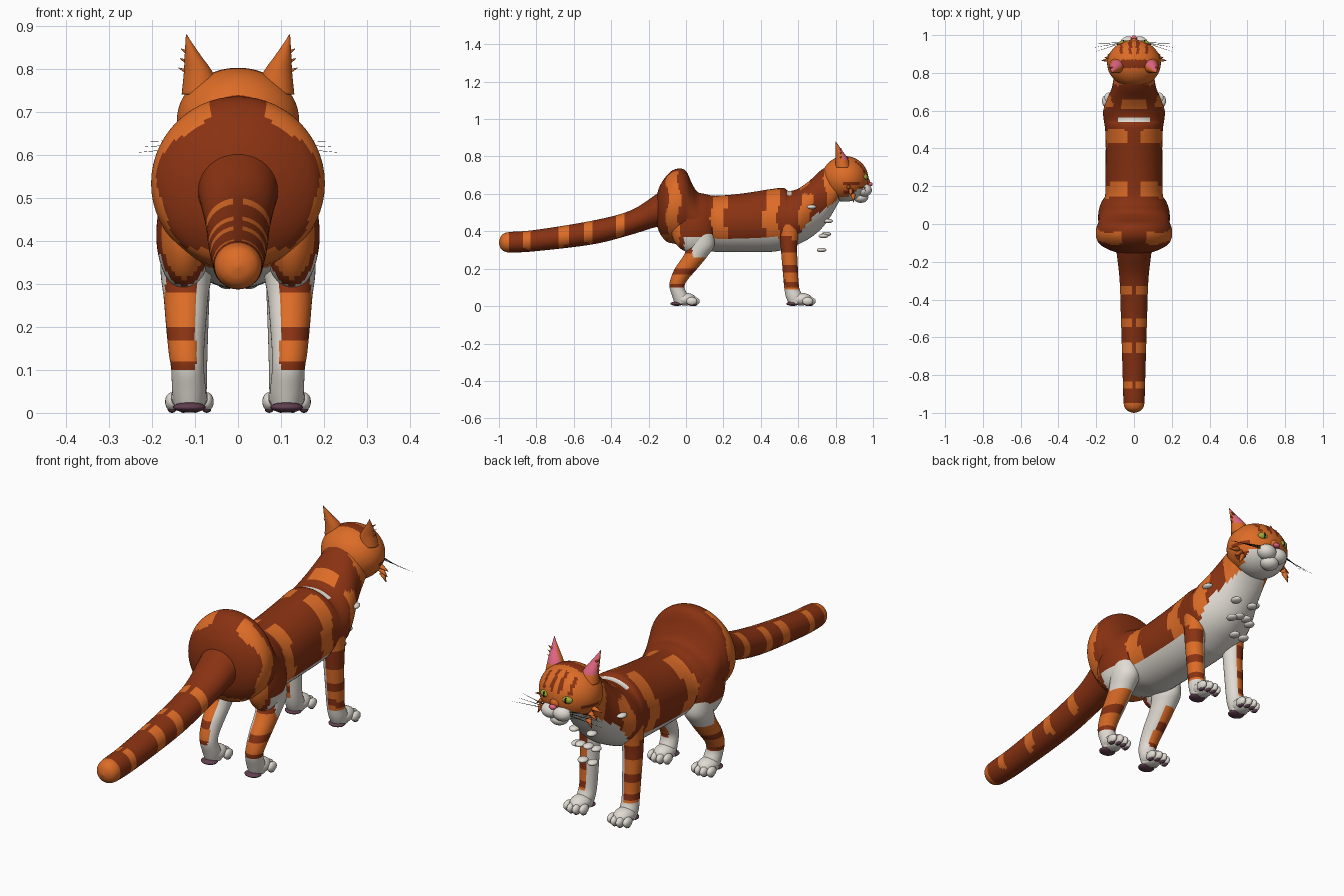
import bpy, bmesh, math
from mathutils import Vector, Matrix

cube = bpy.data.objects.get("Cube")
if cube:
    bpy.data.objects.remove(cube, do_unlink=True)


def material(name, *rgb):
    m = bpy.data.materials.new(name)
    m.use_nodes = True
    m.diffuse_color = (*rgb, 1)
    m.node_tree.nodes["Principled BSDF"].inputs["Base Color"].default_value = (*rgb, 1)
    return m


FUR = [material("orange_fur", .72, .15, .02), material("rust_fur", .25, .032, .006),
       material("white_fur", .75, .71, .65), material("ear_pink", .75, .13, .22)]
ORANGE, RUST, WHITE, PINK = range(4)
PAD = material("pad_purple", .12, .05, .08)
GREEN = material("eye_green", .36, .40, .04)
BLACK = material("whisker_black", .01, .01, .01)


def finish(name, bm, mats, rule=None):
    """Turn a bmesh into a smooth object, colouring faces by rule(centre, normal)."""
    bmesh.ops.recalc_face_normals(bm, faces=bm.faces)
    bm.normal_update()
    for f in bm.faces:
        f.smooth = True
        if rule:
            f.material_index = rule(f.calc_center_median(), f.normal)
    me = bpy.data.meshes.new(name)
    bm.to_mesh(me)
    bm.free()
    for m in mats:
        me.materials.append(m)
    ob = bpy.data.objects.new(name, me)
    bpy.context.collection.objects.link(ob)
    return ob


def spline(rows, steps):
    """Catmull-Rom through the rows."""
    pts = [Vector(r) for r in rows]
    out = []
    for i in range(len(pts) - 1):
        a, b, c, d = pts[max(i - 1, 0)], pts[i], pts[i + 1], pts[min(i + 2, len(pts) - 1)]
        for k in range(steps):
            t = k / steps
            out.append(b + (c - a) * (t / 2) + (2 * a - 5 * b + 4 * c - d) * (t * t / 2)
                       + (3 * b - a - 3 * c + d) * (t ** 3 / 2))
    return out + [pts[-1]]


def loft(name, rows, place, mats, rule=None, steps=6, seg=56):
    """Skin rings; place(row, cos, sin) gives a point on the ring."""
    bm = bmesh.new()
    rings = [[bm.verts.new(place(r, math.cos(math.tau * i / seg), math.sin(math.tau * i / seg)))
              for i in range(seg)] for r in spline(rows, steps)]
    for p, q in zip(rings, rings[1:]):
        for i in range(seg):
            j = (i + 1) % seg
            bm.faces.new((p[i], p[j], q[j], q[i]))
    bm.faces.new(rings[0])
    bm.faces.new(rings[-1])
    return finish(name, bm, mats, rule)


def along_y(r, c, s):   # row: y, bottom, top, half width
    return (r[3] * c, r[0], (r[1] + r[2]) / 2 + (r[2] - r[1]) / 2 * s)


def along_z(r, c, s):   # row: z, x, y, x radius, y radius
    return (r[1] + r[3] * c, r[2] + r[4] * s, r[0])


def ball(name, loc, size, mats, rule=None, seg=20):
    bm = bmesh.new()
    bmesh.ops.create_uvsphere(bm, u_segments=seg, v_segments=seg * 2 // 3, radius=1,
                              matrix=Matrix.Translation(loc) @ Matrix.Diagonal((*size, 1)))
    return finish(name, bm, mats, rule)


def spike(name, start, end, r, mat):
    a, b = Vector(start), Vector(end)
    turn = (b - a).to_track_quat('Z', 'Y').to_matrix().to_4x4()
    bm = bmesh.new()
    bmesh.ops.create_cone(bm, cap_ends=True, segments=8, radius1=r, radius2=r * .1,
                          depth=(b - a).length, matrix=Matrix.Translation((a + b) / 2) @ turn)
    return finish(name, bm, [mat])


def within(v, *spans):
    return any(a < v < b for a, b in spans)


# Colour rules
def body_rule(c, n):
    x, y, z = abs(c.x), c.y + .012 * math.sin(c.z * 30), c.z
    if z < .365 + max(0, y - .57) * .9 and y > -.02:
        return WHITE
    if within(c.y, (.542, .562)) and x < .09 and z > .55:
        return WHITE
    if within(y, (-.1, -.035)) and x > .07 or y < .0 and z < .38:
        return ORANGE
    if within(y, (.14, .215), (.42, .495)) and x > .035:
        return ORANGE
    if within(y, (.61, .67)) and (x < .07 or z < .6) or y > .745:
        return ORANGE
    return RUST


def tail_rule(c, n):
    if c.y < -.945:
        return ORANGE
    side = math.atan2(c.x, n.z)
    spots = within(c.y, (-.87, -.83), (-.79, -.77), (-.69, -.63), (-.54, -.5), (-.37, -.33))
    return ORANGE if spots and abs(c.x) > .012 and n.z > -.6 + .3 * math.sin(c.y * 40) else RUST


def head_rule(c, n):
    x, y, z = abs(c.x), c.y, c.z
    if z < .625 and y > .87 and x < .1 or z < .585 and y > .82:
        return WHITE
    if z > .76 and within(y, (.825, .87)) and x < .07:
        return RUST
    if x > .085 and within(y, (.84, .93)) and within(z, (.6, .62), (.648, .668)):
        return RUST
    if y > .9 and z > .715 and within(x, (.012, .028), (.06, .075)):
        return RUST
    return ORANGE


def front_leg_rule(c, n):
    if c.z < .085 or abs(c.x) < .098:
        return WHITE
    return RUST if within(c.z + c.y * .1, (.335, .42), (.24, .27), (.16, .19)) else ORANGE


def hind_leg_rule(c, n):
    if c.z < .1 or abs(c.x) < .098 or (c.z > .255 and c.y > .035):
        return WHITE
    return RUST if within(c.z, (.28, .33), (.165, .205), (.1, .118)) else ORANGE


def thigh_rule(c, n):
    if c.z < .365 and c.y > -.01:
        return WHITE
    return ORANGE if c.y < -.035 else RUST


# Trunk with raised rump, shoulders and neck
loft("body", [(-.165, .47, .55, .02), (-.145, .4, .63, .11), (-.11, .35, .69, .178),
              (-.07, .335, .727, .2), (-.025, .33, .735, .2), (.005, .32, .715, .19),
              (.03, .315, .66, .186), (.06, .31, .612, .182), (.1, .3, .6, .17),
              (.16, .29, .59, .152), (.3, .288, .602, .15), (.45, .29, .625, .15),
              (.52, .3, .632, .155), (.55, .308, .616, .16), (.6, .33, .628, .163),
              (.66, .362, .67, .143), (.72, .41, .725, .118), (.77, .475, .75, .108),
              (.82, .56, .74, .1), (.86, .62, .7, .05)], along_y, FUR, body_rule)

# Thick tail, hanging back and down
loft("tail", [(-.1, .43, .64, .1), (-.17, .42, .59, .09), (-.3, .38, .51, .076),
              (-.5, .33, .457, .069), (-.8, .294, .408, .06), (-.93, .287, .397, .056),
              (-.97, .292, .39, .05), (-.99, .308, .373, .032), (-1, .335, .345, .004)],
     along_y, FUR, tail_rule, steps=12, seg=40)

# Head and muzzle
ball("head", (0, .85, .68), (.142, .125, .122), FUR, head_rule, 72)
ball("chin", (0, .935, .582), (.042, .04, .03), [FUR[WHITE]])
ball("nose", (0, .985, .652), (.017, .013, .011), [FUR[PINK]])
ball("nose_bridge", (0, .95, .665), (.03, .034, .028), [FUR[ORANGE]])

for s, side in ((1, "left"), (-1, "right")):
    ball(f"{side}_muzzle", (s * .03, .953, .62), (.045, .041, .035), [FUR[WHITE]])
    ball(f"{side}_eye", (s * .055, .957, .69), (.027, .016, .017), [GREEN])
    ball(f"{side}_pupil", (s * .056, .968, .69), (.005, .007, .014), [BLACK], seg=12)

    # Ear with pink inside and ragged outer edge
    loft(f"{side}_ear", [(.74, s * .086, .84, .045, .042), (.79, s * .092, .832, .034, .032),
                         (.83, s * .105, .818, .019, .018), (.865, s * .116, .806, .006, .006),
                         (.88, s * .12, .8, .001, .001)], along_z, FUR,
         lambda c, n: PINK if n.y > .3 and c.z > .78 else ORANGE, seg=32)
    for k in range(3):
        z = .79 + k * .022
        spike(f"{side}_ear_tuft_{k}", (s * .112, .825, z), (s * (.138 - k * .003), .83, z + .012),
              .007, FUR[ORANGE])
        # Cheek tufts and whiskers
        spike(f"{side}_cheek_tuft_{k}", (s * .12, .87 + k * .012, .64 - k * .022),
              (s * (.172 - k * .016), .865 + k * .015, .625 - k * .035), .014, FUR[ORANGE])
        spike(f"{side}_whisker_{k}", (s * .06, .96, .622 + k * .007),
              (s * (.235 - k * .014), .955 - k * .022, .605 + k * .013), .0018, BLACK)

    # Chest tufts, in loose rows
    for k, (x, y, z) in enumerate([(.025, .725, .3), (.05, .735, .375), (.02, .75, .385),
                                   (.045, .76, .455), (.135, .67, .53)]):
        ball(f"{side}_chest_tuft_{k}", (s * x, y, z), (.022, .026, .012), [FUR[WHITE]])

    # Thigh and legs
    ball(f"{side}_thigh", (s * .125, .035, .415), (.065, .115, .13), FUR, thigh_rule, 40)
    loft(f"{side}_hind_leg", [(.42, s * .12, .07, .058, .07), (.33, s * .12, .08, .06, .073),
                              (.27, s * .121, .052, .052, .065), (.2, s * .121, .0, .046, .06),
                              (.14, s * .12, -.038, .041, .046), (.1, s * .117, -.048, .038, .04),
                              (.05, s * .114, -.03, .039, .043), (.012, s * .113, -.02, .034, .04)],
         along_z, FUR, hind_leg_rule, seg=40)
    loft(f"{side}_front_leg", [(.45, s * .108, .555, .05, .06), (.33, s * .11, .55, .046, .045),
                               (.2, s * .11, .557, .041, .041), (.1, s * .11, .565, .038, .04),
                               (.05, s * .112, .58, .039, .046), (.012, s * .113, .59, .034, .04)],
         along_z, FUR, front_leg_rule, seg=40)

    # Paws, toes and pads
    for part, y in (("front", .615), ("hind", -.005)):
        ball(f"{side}_{part}_paw", (s * .113, y, .037), (.043, .06, .034), [FUR[WHITE]])
        ball(f"{side}_{part}_heel_pad", (s * .113, y - .045, .013), (.038, .033, .012), [PAD])
        for k in range(4):
            d = (k - 1.5) * .027
            ty = y + .056 - abs(d) * .5
            ball(f"{side}_{part}_toe_{k}", (s * .113 + d, ty, .026), (.016, .029, .022), [FUR[WHITE]])
            ball(f"{side}_{part}_toe_pad_{k}", (s * .113 + d, ty, .008), (.01, .016, .008), [PAD], seg=12)
